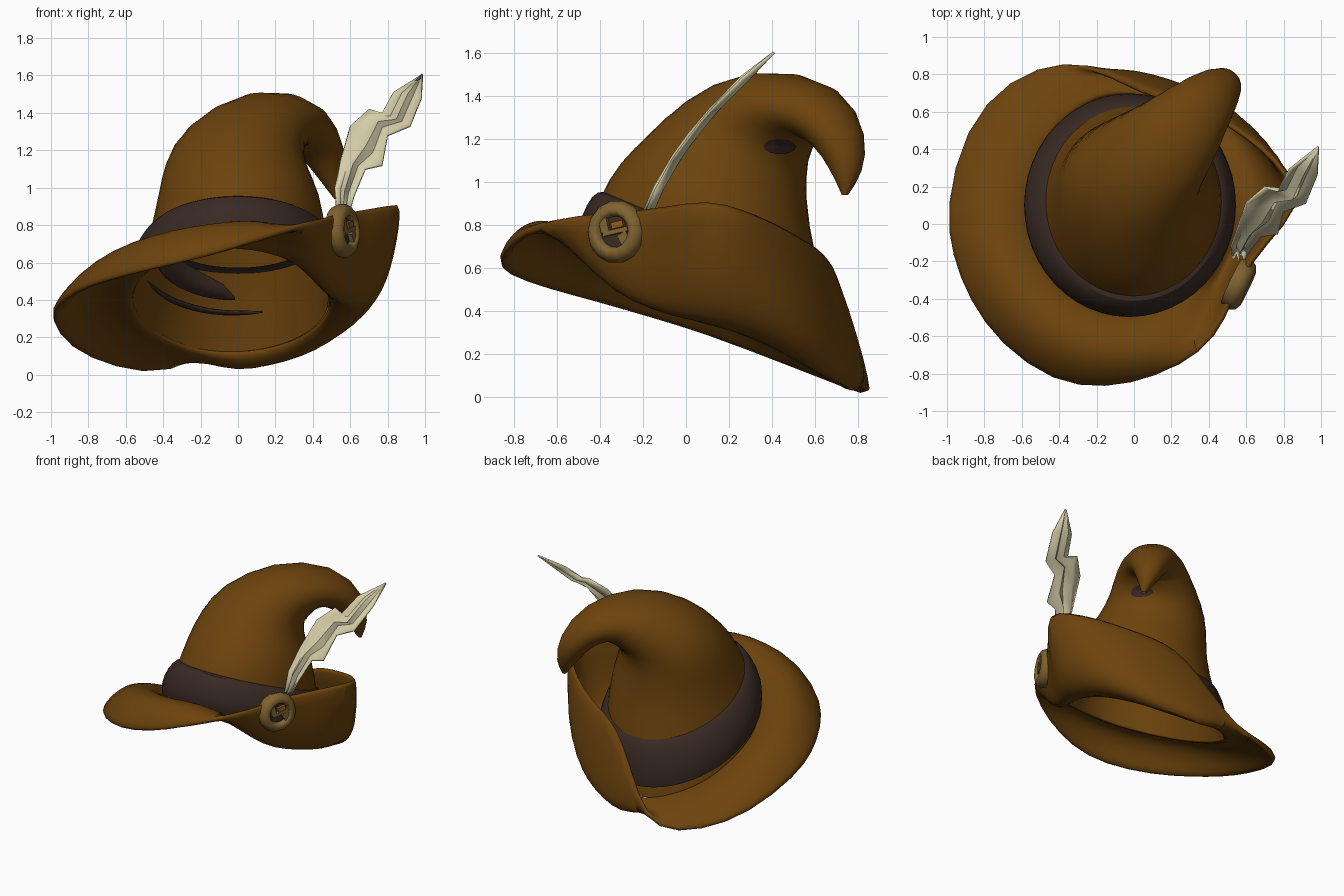
import bpy, bmesh
from math import sin, cos, pi, atan2, radians
from mathutils import Vector, Matrix

cube = bpy.data.objects.get("Cube")
if cube:
    bpy.data.objects.remove(cube, do_unlink=True)


def material(name, rgb):
    m = bpy.data.materials.new(name)
    m.use_nodes = True
    m.diffuse_color = (*rgb, 1)
    m.node_tree.nodes["Principled BSDF"].inputs["Base Color"].default_value = (*rgb, 1)
    return m


BROWN = material("felt brown", (0.15, 0.056, 0.004))
DARK = material("band dark brown", (0.041, 0.023, 0.017))
CREAM = material("feather cream", (0.66, 0.61, 0.39))
GOLD = material("brass", (0.215, 0.125, 0.03))
AMBER = material("amber", (0.3, 0.1, 0.01))


def loft(name, rows, mat, closed=True, thick=0, subdiv=0, angle=60):
    """Skin a list of point rows, then thicken and smooth."""
    bm = bmesh.new()
    grid = [[bm.verts.new(p) for p in row] for row in rows]
    n = len(rows[0])
    for a, b in zip(grid, grid[1:]):
        for i in range(n if closed else n - 1):
            j = (i + 1) % n
            bm.faces.new((a[i], a[j], b[j], b[i]))
    bmesh.ops.recalc_face_normals(bm, faces=bm.faces)
    return finish(name, bm, mat, thick, subdiv, angle)


def finish(name, bm, mat, thick=0, subdiv=0, angle=60):
    me = bpy.data.meshes.new(name)
    bm.to_mesh(me)
    bm.free()
    me.materials.append(mat)
    ob = bpy.data.objects.new(name, me)
    bpy.context.collection.objects.link(ob)
    if thick:
        s = ob.modifiers.new("thickness", "SOLIDIFY")
        s.thickness, s.offset = thick, 0
    if subdiv:
        s = ob.modifiers.new("smooth", "SUBSURF")
        s.levels = s.render_levels = subdiv
    bpy.ops.object.select_all(action="DESELECT")
    ob.select_set(True)
    bpy.context.view_layer.objects.active = ob
    bpy.ops.object.shade_smooth_by_angle(angle=radians(angle))
    return ob


def section(c, u, r, turn=0, start=0, end=360, n=24):
    """Ellipse with half axis u (front/top) and a level half axis of length r."""
    lat = Vector((cos(radians(turn)), -sin(radians(turn)), 0)) * r
    full = end - start == 360
    out = []
    for i in range(n):
        t = radians(start + (end - start) * i / (n if full else n - 1))
        out.append(Vector(c) + lat * cos(t) + Vector(u) * sin(t))
    return out


# Crown: tilted sections that lean back and droop into a hooked tip
RING_C, RING_U, RING_R = Vector((-0.04, 0.1, 0.4)), Vector((0, -0.6, 0.28)), 0.53
sections = [
    (RING_C, RING_U, RING_R, 0),
    ((0, 0.12, 0.72), (0, -0.53, 0.22), 0.48, 0),
    ((0.01, 0.13, 0.95), (0, -0.44, 0.15), 0.44, 0),
    ((-0.02, 0.19, 1.13), (0, -0.37, 0.09), 0.38, 5),
    ((0.02, 0.28, 1.27), (-0.1, -0.29, 0.11), 0.34, 20),
    ((0.2, 0.45, 1.38), (-0.1, -0.14, 0.17), 0.26, 38),
    ((0.35, 0.62, 1.34), (0.04, 0.06, 0.14), 0.19, 40),
    ((0.45, 0.72, 1.2), (0.08, 0.1, 0.02), 0.13, 40),
    ((0.5, 0.75, 1.05), (0.05, 0.06, -0.01), 0.075, 40),
    ((0.53, 0.74, 0.94), (0.01, 0.01, 0), 0.015, 40),
]
crown = loft("crown", [section(*s) for s in sections], BROWN, subdiv=1)

# Dark patch on the crown under the hook, draped onto the surface
bpy.context.view_layer.update()
felt = crown.evaluated_get(bpy.context.evaluated_depsgraph_get())
patch = []
for k in (1, 0.7, 0.4, 0.05):
    row = []
    for i in range(14):
        a = 2 * pi * i / 14
        hit, p, normal, _ = felt.ray_cast(
            Vector((1.5, 0.435 + 0.075 * k * cos(a), 1.17 + 0.036 * k * sin(a))), Vector((-1, 0, 0)))
        row.append(p + normal * 0.006)
    patch.append(row)
loft("hollow_patch", patch, DARK)

# Hat band, slightly bulging; the folded brim hides it at the back right
band = [((-0.03, 0.1, 0.46), (0, -0.60, 0.26), 0.56),
        ((-0.02, 0.1, 0.54), (0, -0.61, 0.26), 0.58),
        ((-0.01, 0.11, 0.66), (0, -0.58, 0.24), 0.55),
        ((0, 0.12, 0.75), (0, -0.54, 0.22), 0.49),
        ((0, 0.12, 0.76), (0, -0.47, 0.19), 0.43)]
loft("hat_band", [section(*s) for s in band], DARK, subdiv=1)

# Dark lining showing inside: a broad patch and a thin arc below it
for name, z, h, k, a, b in (("inner_band", 0.64, 0.14, 0.45, 175, 272),
                            ("inner_seam", 0.56, 0.025, 0.51, 195, 290)):
    low = section((-0.03, 0.1, z), (0, -k, 0.24), k - 0.04, start=a, end=b, n=12)
    high = section((-0.03, 0.1, z + h), (0, 0.03 - k, 0.24), k - 0.06, start=a, end=b, n=12)
    high = [p.lerp(q, 0.1 + 0.9 * sin(pi * i / 11) ** 0.5) for i, (p, q) in enumerate(zip(low, high))]
    loft(name, [low, high], DARK, closed=False, thick=0.009)

# Brim: (edge point, belly point); the right side folds up against the crown
brim_plan = [
    ((0.88, 0.1, 0.93), (0.74, 0.08, 0.43)), ((0.81, 0.26, 0.88), (0.72, 0.28, 0.4)),
    ((0.67, 0.4, 0.82), (0.66, 0.44, 0.34)), ((0.5, 0.52, 0.75), (0.52, 0.59, 0.25)),
    ((0.33, 0.6, 0.7), (0.36, 0.69, 0.17)), ((0.18, 0.65, 0.65), (0.18, 0.76, 0.12)),
    ((0.04, 0.69, 0.52), (0, 0.81, 0.07)), ((-0.14, 0.79, 0.19), (-0.16, 0.81, 0.08)),
    ((-0.35, 0.87, 0), None), ((-0.66, 0.76, 0.04), None),
    ((-0.89, 0.5, 0.14), None), ((-0.99, 0.08, 0.3), None), ((-0.95, -0.17, 0.37), None),
    ((-0.86, -0.4, 0.44), None), ((-0.7, -0.63, 0.5), None), ((-0.42, -0.83, 0.57), None),
    ((-0.15, -0.86, 0.63), None), ((0.12, -0.8, 0.72), None), ((0.36, -0.68, 0.81), (0.32, -0.56, 0.74)),
    ((0.47, -0.5, 0.85), (0.43, -0.42, 0.59)), ((0.55, -0.28, 0.87), (0.51, -0.26, 0.48)),
    ((0.68, -0.1, 0.89), (0.62, -0.08, 0.44)),
]
STEPS = 7
brim = [[] for _ in range(STEPS + 1)]
for edge, belly in brim_plan:
    E = Vector(edge) * 1.02
    E.z = edge[2]
    aim = belly or edge
    t = atan2((aim[1] - RING_C.y) / -RING_U.y, (aim[0] - RING_C.x) / RING_R)
    R = RING_C + Vector((RING_R * cos(t), 0, 0)) - RING_U * sin(t)
    if belly:
        B = Vector(belly)
    else:
        B = R.lerp(E, 0.53) + Vector((0, 0, 0.065 - 0.075 * E.y - 0.045 * E.x))
    M = B * 2 - (R + E) / 2
    for k in range(STEPS + 1):
        s = k / STEPS
        brim[k].append(R * (1 - s) ** 2 + M * 2 * s * (1 - s) + E * s * s)
loft("brim", brim, BROWN, thick=0.045, subdiv=1)

# Feather: thin ragged, rippled blade with left and right (x, z) outlines
left = [(0.53, 0.86), (0.52, 1.0), (0.55, 1.15), (0.6, 1.33), (0.7, 1.42), (0.77, 1.4), (0.83, 1.51), (0.98, 1.605)]
right = [(0.59, 0.86), (0.62, 0.96), (0.68, 1.1), (0.77, 1.12), (0.8, 1.28), (0.92, 1.33), (0.98, 1.48), (0.985, 1.605)]


def blade(x, z, fold):
    d = z - 0.88
    return Vector((x, -0.17 + 0.4 * d + 0.55 * d * d + fold, z))


rows = []
for (ax, az), (bx, bz) in zip(left, right):
    rows.append([blade(ax + (bx - ax) * s, az + (bz - az) * s, f)
                 for s, f in ((0, -0.01), (0.3, 0.02), (0.5, -0.02), (0.7, 0.02), (1, -0.01))])
rows[-1] = [blade(0.98 + 0.002 * i, 1.605, 0) for i in range(5)]
loft("feather", rows, CREAM, closed=False, thick=0.012, angle=60)

# Badge: rounded brass ring, dark backing and carved lumps
face = Vector((0.9, -0.43, 0.05)).normalized()
place = Matrix.Translation((0.565, -0.325, 0.77)) @ face.to_track_quat("Z", "Y").to_matrix().to_4x4()


def circle(r, h, n=14):
    return [place @ Vector((r * cos(2 * pi * i / n), r * sin(2 * pi * i / n), h)) for i in range(n)]


loft("badge_ring", [circle(r, h) for r, h in
                    ((0.13, -0.05), (0.148, 0), (0.13, 0.035), (0.1, 0.05), (0.08, 0.04), (0.07, 0.0))], GOLD)
bm = bmesh.new()
bm.faces.new([bm.verts.new(p) for p in circle(0.08, 0.012)])
finish("badge_backing", bm, DARK)
for name, x, y, w, h, turn, mat in (("badge_lump_low", 0.055, -0.03, 0.05, 0.05, 30, GOLD),
                                    ("badge_lump_side", -0.05, 0.03, 0.04, 0.07, 15, GOLD),
                                    ("badge_lump_middle", 0.01, 0.0, 0.13, 0.022, 12, GOLD),
                                    ("badge_inlay", 0.02, 0.032, 0.06, 0.03, 12, AMBER)):
    bm = bmesh.new()
    bmesh.ops.create_cube(bm, size=1, matrix=place @ Matrix.Translation((x, y, 0.024))
                          @ Matrix.Rotation(radians(turn), 4, "Z") @ Matrix.Diagonal((w, h, 0.024, 1)))
    finish(name, bm, mat, angle=30)
